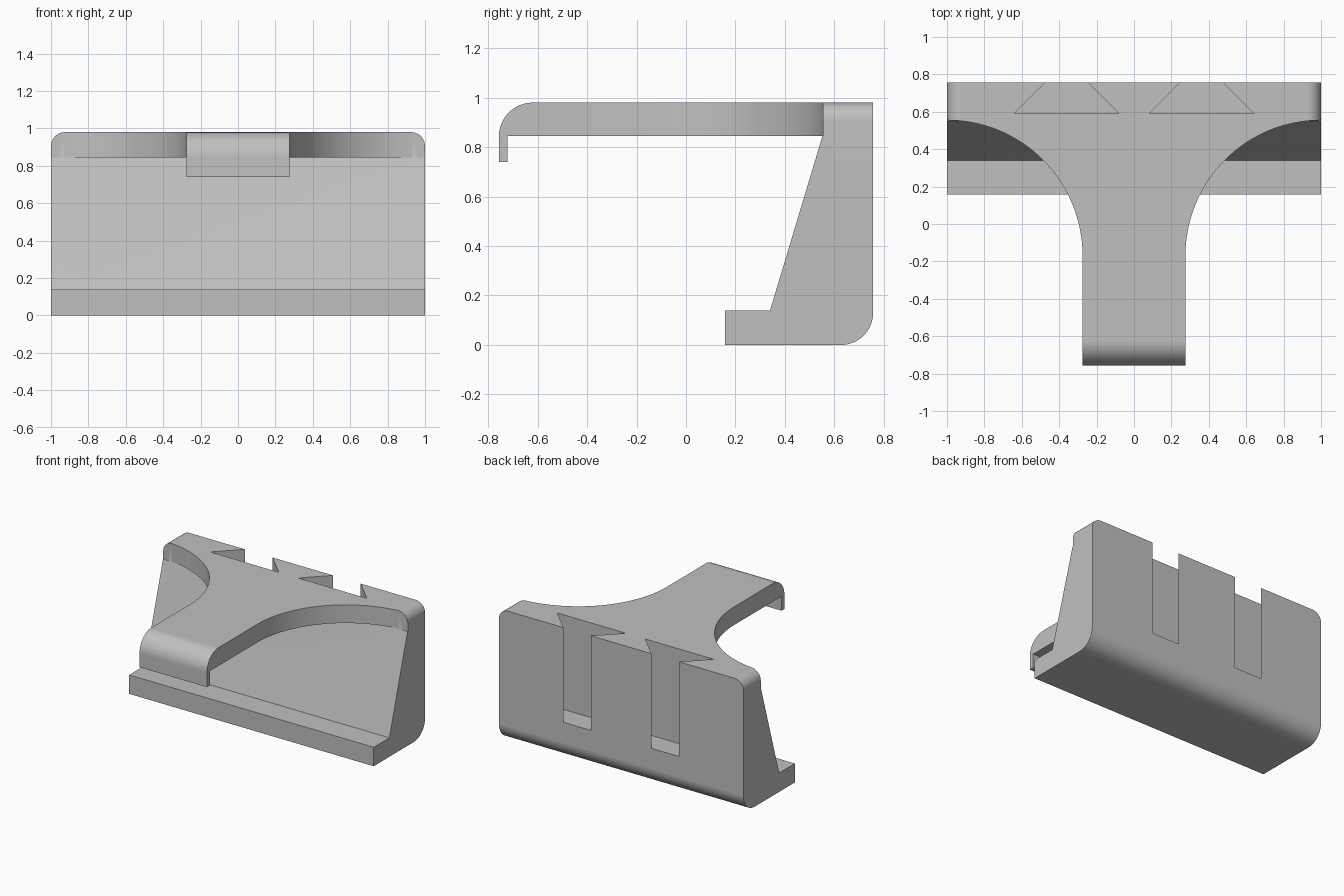
import bpy, bmesh
from math import cos, sin, radians

cube = bpy.data.objects.get("Cube")
if cube:
    bpy.data.objects.remove(cube, do_unlink=True)

grey = bpy.data.materials.new("plain grey")
grey.use_nodes = True
COLOUR = (0.53, 0.53, 0.53, 1)
grey.diffuse_color = COLOUR
grey.node_tree.nodes["Principled BSDF"].inputs["Base Color"].default_value = COLOUR

BACK, TOP, UNDER = 0.757, 0.98, 0.845   # back plane, top plane, underside of arm
ARM = 0.275                             # half width of the arm


def arc(cx, cy, r, start, end, n=16):
    angles = [radians(start + (end - start) * i / n) for i in range(n + 1)]
    return [(cx + r * cos(a), cy + r * sin(a)) for a in angles]


def prism(name, outline, axis, low, high):
    """Extrude a closed 2D outline along an axis, from low to high."""
    place = {"x": lambda a, b, d: (d, a, b),
             "y": lambda a, b, d: (a, d, b),
             "z": lambda a, b, d: (a, b, d)}[axis]
    bm = bmesh.new()
    face = bm.faces.new([bm.verts.new(place(a, b, low)) for a, b in outline])
    new = bmesh.ops.extrude_face_region(bm, geom=[face])["geom"]
    bmesh.ops.translate(bm, vec=place(0, 0, high - low),
                        verts=[v for v in new if isinstance(v, bmesh.types.BMVert)])
    bmesh.ops.recalc_face_normals(bm, faces=bm.faces)
    mesh = bpy.data.meshes.new(name)
    bm.to_mesh(mesh)
    bm.free()
    mesh.materials.append(grey)
    obj = bpy.data.objects.new(name, mesh)
    bpy.context.collection.objects.link(obj)
    return obj


def cut(target, cutter):
    cutter.hide_render = True
    mod = target.modifiers.new("cut", "BOOLEAN")
    mod.operation, mod.solver, mod.object = "DIFFERENCE", "EXACT", cutter
    bpy.context.view_layer.objects.active = target
    bpy.ops.object.modifier_apply(modifier=mod.name)
    bpy.data.objects.remove(cutter, do_unlink=True)


# Side profile: foot, sloped wall, arm and hooked lip in one outline
profile = [(0.157, 0), *arc(BACK - 0.13, 0.13, 0.13, -90, 0), (BACK, TOP),
           *arc(-BACK + 0.137, TOP - 0.137, 0.137, 90, 180),
           (-BACK, 0.74), (-0.722, 0.74), (-0.722, UNDER),
           (0.552, UNDER), (0.34, 0.14), (0.157, 0.14)]
bracket = prism("bracket", profile, "x", -1, 1)

for s in (1, -1):
    def side(points):
        return [(s * a, b) for a, b in points]

    # Curved flare that narrows the top plate down to the arm
    flare = [(ARM, -1), *arc(1, -0.17, 1 - ARM, 180, 90, 32), (1.1, 0.555), (1.1, -1)]
    cut(bracket, prism("flare_cutter", side(flare), "z", UNDER - 0.0005, 1.2))

    # Trim the lip to the arm width
    lip = [(ARM, -1), (1.1, -1), (1.1, -0.5), (ARM, -0.5)]
    cut(bracket, prism("lip_cutter", side(lip), "z", 0.6, 1.1))

    # Rounded upper end of the wall
    r = 0.075
    corner = [*arc(1 - r, TOP - r, r, 0, 90, 12), (1 - r, 1.1), (1.1, 1.1), (1.1, TOP - r)]
    cut(bracket, prism("corner_cutter", side(corner), "y", -1, 1))

    # Dovetail slot in the back
    slot = [(0.08, 0.59), (0.64, 0.59), (0.473, BACK), (0.473, 0.9),
            (0.247, 0.9), (0.247, BACK)]
    cut(bracket, prism("slot_cutter", side(slot), "z", 0.28, 1.2))

# Smooth the curves, keep the edges crisp
bpy.ops.object.select_all(action="DESELECT")
bracket.select_set(True)
bpy.context.view_layer.objects.active = bracket
bpy.ops.object.shade_smooth_by_angle(angle=radians(20))
weighted = bracket.modifiers.new("flat_faces", "WEIGHTED_NORMAL")
weighted.keep_sharp = True
